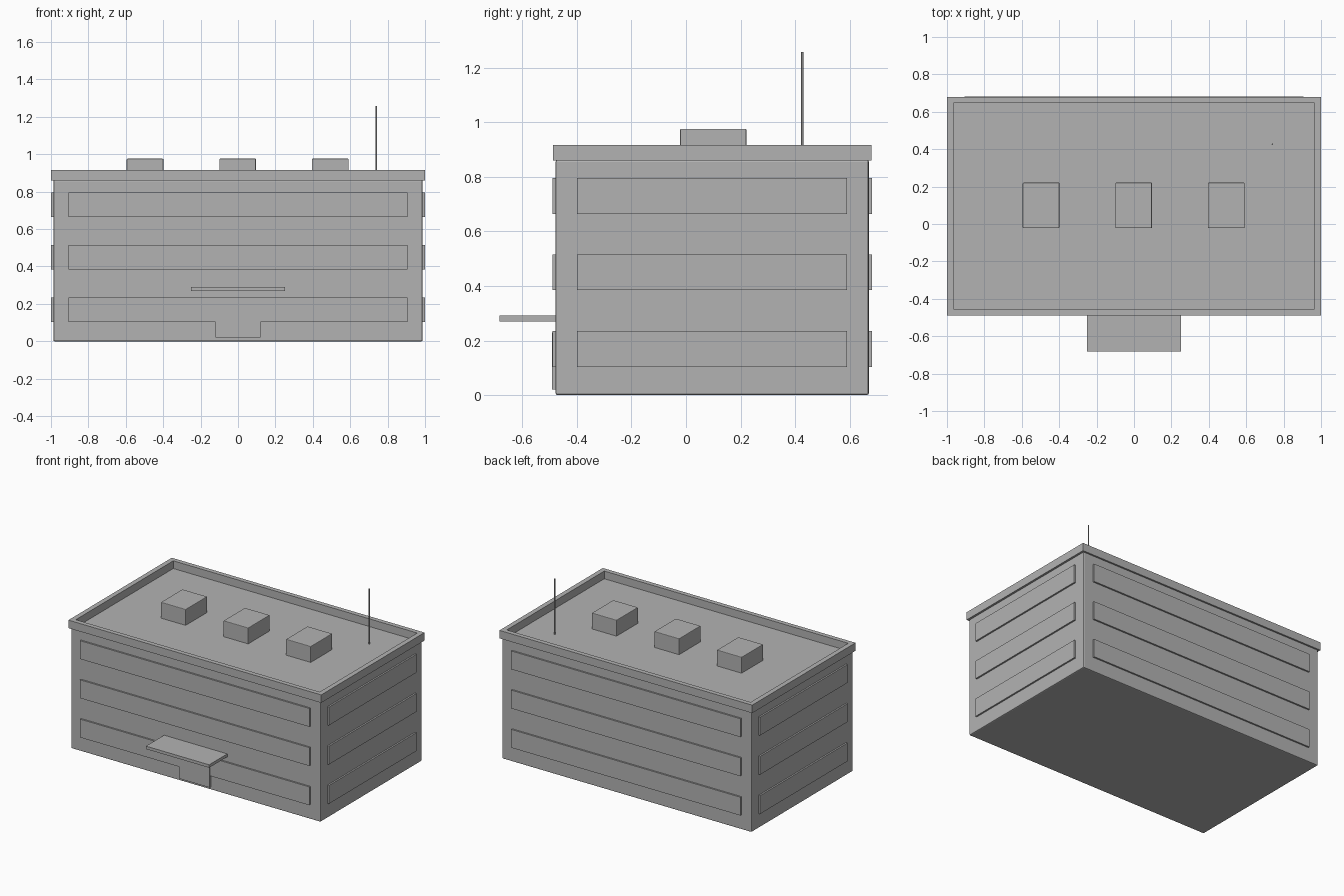
import bpy
import bmesh
from mathutils import Vector

cube = bpy.data.objects.get("Cube")
if cube:
    bpy.data.objects.remove(cube, do_unlink=True)

grey = bpy.data.materials.new("light grey")
grey.use_nodes = True
COLOUR = (0.45, 0.45, 0.45, 1)
grey.diffuse_color = COLOUR
grey.node_tree.nodes["Principled BSDF"].inputs["Base Color"].default_value = COLOUR


def add_object(name, bm):
    mesh = bpy.data.meshes.new(name)
    bm.to_mesh(mesh)
    bm.free()
    mesh.materials.append(grey)
    obj = bpy.data.objects.new(name, mesh)
    bpy.context.collection.objects.link(obj)
    return obj


def box(name, low, high, bevel=0):
    """Box between two opposite corners, with an optional chamfer."""
    low, high = Vector(low), Vector(high)
    bm = bmesh.new()
    bmesh.ops.create_cube(bm, size=1)
    bmesh.ops.scale(bm, vec=high - low, verts=bm.verts)
    bmesh.ops.translate(bm, vec=(low + high) / 2, verts=bm.verts)
    obj = add_object(name, bm)
    if bevel:
        mod = obj.modifiers.new("edge", 'BEVEL')
        mod.width = bevel
        mod.segments = 2
    return obj


# Main block, set back from the front so the canopy balances the footprint
MID = 0.096
HX, HY, ROOF = 0.987, 0.574, 0.862
box("building_body", (-HX, MID - HY, 0), (HX, MID + HY, ROOF), 0.007)

# Parapet: a square ring made by insetting the top and bottom of a frame
bm = bmesh.new()
rings = []
for x, y in ((1.0, 0.584), (0.965, 0.551)):
    for z in (0.86, 0.917):
        rings.append([bm.verts.new((sx * x, MID + sy * y, z))
                      for sx, sy in ((-1, -1), (1, -1), (1, 1), (-1, 1))])
outer_low, outer_top, inner_low, inner_top = rings
for a, b in ((outer_low, outer_top), (outer_top, inner_top),
             (inner_top, inner_low), (inner_low, outer_low)):
    for i in range(4):
        j = (i + 1) % 4
        bm.faces.new((a[i], a[j], b[j], b[i]))
bmesh.ops.recalc_face_normals(bm, faces=bm.faces)
add_object("parapet", bm)

# Window bands on all four walls of each storey
OUT = 0.0115
for floor, z in enumerate((0.169, 0.45, 0.73), 1):
    low, high = z - 0.0655, z + 0.0655
    for side, s in (("front", -1), ("back", 1)):
        ys = sorted((MID + s * (HY - 0.01), MID + s * (HY + OUT)))
        box(f"{side}_window_{floor}", (-0.907, ys[0], low), (0.907, ys[1], high))
    for side, s in (("right", -1), ("left", 1)):
        xs = sorted((s * (HX - 0.01), s * (HX + OUT)))
        box(f"{side}_window_{floor}", (xs[0], -0.4, low), (xs[1], 0.59, high))

# Entrance
box("door", (-0.12, -0.492, 0.02), (0.12, -0.47, 0.23))
box("entrance_canopy", (-0.25, -0.683, 0.27), (0.25, -0.47, 0.291))

# Rooftop units
for i, x in enumerate((-0.497, -0.002, 0.493), 1):
    box(f"roof_unit_{i}", (x - 0.098, -0.022, 0.855), (x + 0.098, 0.221, 0.976), 0.004)

# Antenna
bm = bmesh.new()
bmesh.ops.create_cone(bm, cap_ends=True, segments=12, radius1=0.004,
                      radius2=0.004, depth=0.4)
bmesh.ops.translate(bm, vec=(0.74, 0.426, 1.058), verts=bm.verts)
add_object("antenna", bm)
